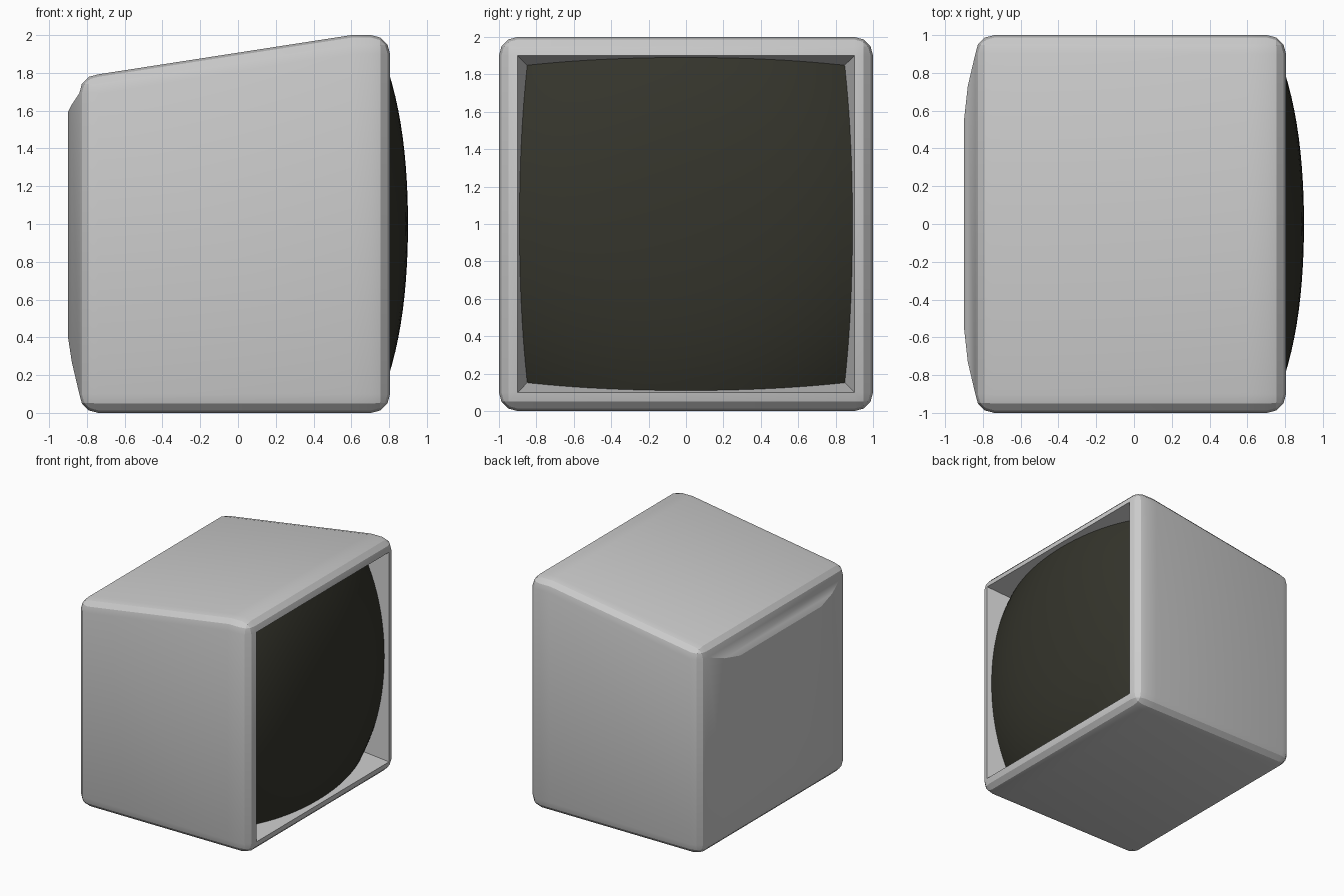
import bpy, bmesh
from math import radians

if "Cube" in bpy.data.objects:
    bpy.data.objects.remove(bpy.data.objects["Cube"])


def finish(name, bm, angle=20):
    bmesh.ops.recalc_face_normals(bm, faces=bm.faces)
    mesh = bpy.data.meshes.new(name)
    bm.to_mesh(mesh)
    bm.free()
    ob = bpy.data.objects.new(name, mesh)
    bpy.context.collection.objects.link(ob)
    bpy.ops.object.select_all(action='DESELECT')
    ob.select_set(True)
    bpy.context.view_layer.objects.active = ob
    bpy.ops.object.shade_smooth_by_angle(angle=radians(angle))
    return ob


def ring(bm, face, x, half_y, z_low, z_high):
    """Inset a flat face and move its new rim to a given rectangle."""
    bmesh.ops.inset_individual(bm, faces=[face], thickness=0.02)
    for v in face.verts:
        v.co = (x, half_y if v.co.y > 0 else -half_y,
                z_high if v.co.z > 1 else z_low)


# Casing: bevelled box
bm = bmesh.new()
bmesh.ops.create_cube(bm, size=2)
for v in bm.verts:
    v.co = (0.805 if v.co.x > 0 else -0.84, v.co.y, v.co.z + 1)
bmesh.ops.bevel(bm, geom=bm.edges[:], offset=0.1, segments=3, profile=0.5,
                affect='EDGES')
bm.normal_update()
front = max(bm.faces, key=lambda f: f.calc_center_median().x + f.calc_area())
flat = [f for f in bm.faces if abs(f.normal.x) > 0.99 and f.calc_area() > 2]
front = max(flat, key=lambda f: f.calc_center_median().x)
back = min(flat, key=lambda f: f.calc_center_median().x)

# Tapered screen recess
ring(bm, front, 0.45, 0.81, 0.19, 1.81)
bmesh.ops.delete(bm, geom=[front], context='FACES_ONLY')

# Bulged back panel
ring(bm, back, -0.88, 0.73, 0.27, 1.84)
ring(bm, back, -0.90, 0.55, 0.40, 1.80)

# Sloping lid behind the front rim
bmesh.ops.bisect_plane(bm, geom=bm.verts[:] + bm.edges[:] + bm.faces[:],
                       plane_co=(0.6, 0, 0), plane_no=(1, 0, 0))
for v in bm.verts:
    if v.co.z > 1.5 and v.co.x < 0.6 and abs(v.co.y) > 0.0:
        recess = v.co.x > 0.4 and abs(v.co.y) < 0.9 and v.co.z < 1.89
        if not recess:
            v.co.z -= 0.155 * (0.6 - max(v.co.x, -0.74))
finish("casing", bm)

# Domed screen
bm = bmesh.new()
bmesh.ops.create_grid(bm, x_segments=24, y_segments=24, size=0.9)
for v in bm.verts:
    y, z = v.co.x, v.co.y
    r2 = y * y + z * z
    v.co = (0.9 - 0.12 * r2 - 0.06 * r2 * r2, y, z + 1)
screen = finish("screen", bm, 60)
dark = bpy.data.materials.new("dark_glass")
dark.diffuse_color = (0.035, 0.035, 0.025, 1)
dark.use_nodes = True
dark.node_tree.nodes["Principled BSDF"].inputs["Base Color"].default_value = dark.diffuse_color
screen.data.materials.append(dark)
